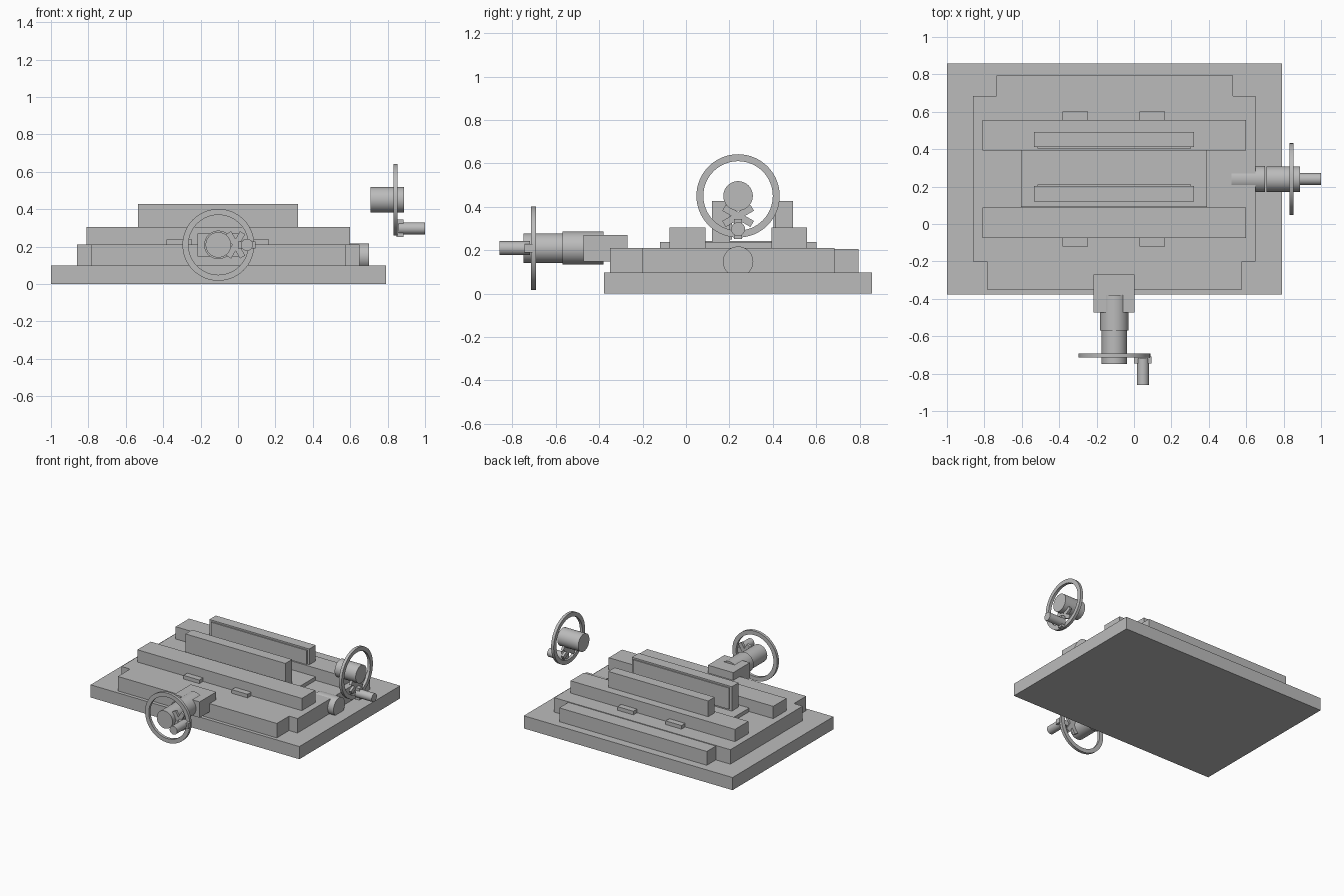
import bpy, bmesh, math
from mathutils import Matrix, Vector

if "Cube" in bpy.data.objects:
    bpy.data.objects.remove(bpy.data.objects["Cube"])

metal = bpy.data.materials.new("grey_metal")
metal.diffuse_color = (0.5, 0.5, 0.5, 1)
metal.use_nodes = True
metal.node_tree.nodes["Principled BSDF"].inputs["Base Color"].default_value = metal.diffuse_color


def finish(name, bm, matrix=None):
    bmesh.ops.recalc_face_normals(bm, faces=bm.faces)
    if matrix:
        bm.transform(matrix)
    mesh = bpy.data.meshes.new(name)
    bm.to_mesh(mesh)
    bm.free()
    mesh.materials.append(metal)
    ob = bpy.data.objects.new(name, mesh)
    bpy.context.collection.objects.link(ob)
    bpy.ops.object.select_all(action='DESELECT')
    ob.select_set(True)
    bpy.context.view_layer.objects.active = ob
    bpy.ops.object.shade_smooth_by_angle(angle=math.radians(30))
    return ob


def box(name, x0, x1, y0, y1, z0, z1, matrix=None):
    bm = bmesh.new()
    size = Matrix.Diagonal((x1 - x0, y1 - y0, z1 - z0, 1))
    mid = Matrix.Translation(((x0 + x1) / 2, (y0 + y1) / 2, (z0 + z1) / 2))
    bmesh.ops.create_cube(bm, size=1, matrix=mid @ size)
    return finish(name, bm, matrix)


def cylinder(name, r, z0, z1, matrix, x=0):
    bm = bmesh.new()
    bmesh.ops.create_cone(bm, cap_ends=True, segments=48, radius1=r, radius2=r,
                          depth=z1 - z0, matrix=Matrix.Translation((x, 0, (z0 + z1) / 2)))
    return finish(name, bm, matrix)


def ring(name, r0, r1, half, matrix, n=64):
    bm = bmesh.new()
    section = [(r0, -half), (r1, -half), (r1, half), (r0, half)]
    loops = [[bm.verts.new((r * math.cos(a), r * math.sin(a), z)) for r, z in section]
             for a in (2 * math.pi * i / n for i in range(n))]
    for i in range(n):
        a, b = loops[i], loops[(i + 1) % n]
        for j in range(4):
            k = (j + 1) % 4
            bm.faces.new((a[j], b[j], b[k], a[k]))
    return finish(name, bm, matrix)


def frame(origin, axis, side):
    """Local z runs along axis, local x along side."""
    z, x = Vector(axis), Vector(side)
    rot = Matrix((x, z.cross(x), z)).transposed().to_4x4()
    return Matrix.Translation(origin) @ rot


# Base and stepped saddle
box("base_plate", -1, 0.79, -0.377, 0.858, 0, 0.098)
box("saddle", -0.86, 0.65, -0.2, 0.685, 0.098, 0.21)
box("saddle_front_step", -0.785, 0.578, -0.35, -0.2, 0.098, 0.21)
box("saddle_rear_step", -0.735, 0.53, 0.685, 0.795, 0.098, 0.205)

# Table between two rails, with a strip along its middle
box("table", -0.605, 0.39, 0.09, 0.393, 0.21, 0.238)
box("table_strip", -0.172, -0.038, 0.09, 0.393, 0.238, 0.243)

# Front and rear rails, clamp tabs, jaws and jaw plates, mirrored about y = 0.241
for name, s in (("front", -1), ("rear", 1)):
    def span(a, b):
        return sorted((0.241 + s * a, 0.241 + s * b))
    box(name + "_rail", -0.81, 0.6, *span(0.152, 0.316), 0.21, 0.305)
    for i, x in enumerate((-0.383, 0.03)):
        box(f"{name}_tab_{i + 1}", x, x + 0.136, *span(0.316, 0.361), 0.21, 0.238)
    offset = 0.0 if s > 0 else -0.043
    a, b = (0.172, 0.251) if s > 0 else (0.038, 0.121)
    box(name + "_jaw", -0.535, 0.322, *span(a, b), 0.238, 0.427)
    box(name + "_jaw_plate", -0.515, 0.305, *span(a - 0.009, a), 0.25, 0.415)

# Screw bearings
box("front_bearing_block", -0.216, 0.002, -0.473, -0.27, 0.147, 0.27)
cylinder("front_bearing_collar", 0.076, 0, 0.19, frame((-0.105, -0.38, 0.209), (0, -1, 0), (1, 0, 0)))
cylinder("side_bearing_collar", 0.07, 0, 0.18, frame((0.52, 0.24, 0.147), (1, 0, 0), (0, 0, -1)))


# Handwheels: rim, hub, crank arm, crossed braces and grip
def handwheel(name, m):
    ring(name + "_rim", 0.16, 0.192, 0.011, m)
    cylinder(name + "_hub", 0.068, -0.135, 0.045, m)
    cylinder(name + "_grip", 0.032, 0.015, 0.157, m, x=0.153)
    box(name + "_arm", 0.106, 0.198, -0.019, 0.019, 0.005, 0.042, m)
    for i, s in enumerate((-1, 1)):
        turn = Matrix.Translation((0.092, 0, 0)) @ Matrix.Rotation(s * math.radians(60), 4, 'Z')
        box(f"{name}_brace_{i + 1}", -0.075, 0.075, -0.016, 0.016, -0.01, 0.01, m @ turn)


handwheel("front_wheel", frame((-0.105, -0.703, 0.209), (0, -1, 0), (1, 0, 0)))
handwheel("side_wheel", frame((0.843, 0.24, 0.45), (1, 0, 0), (0, 0, -1)))
